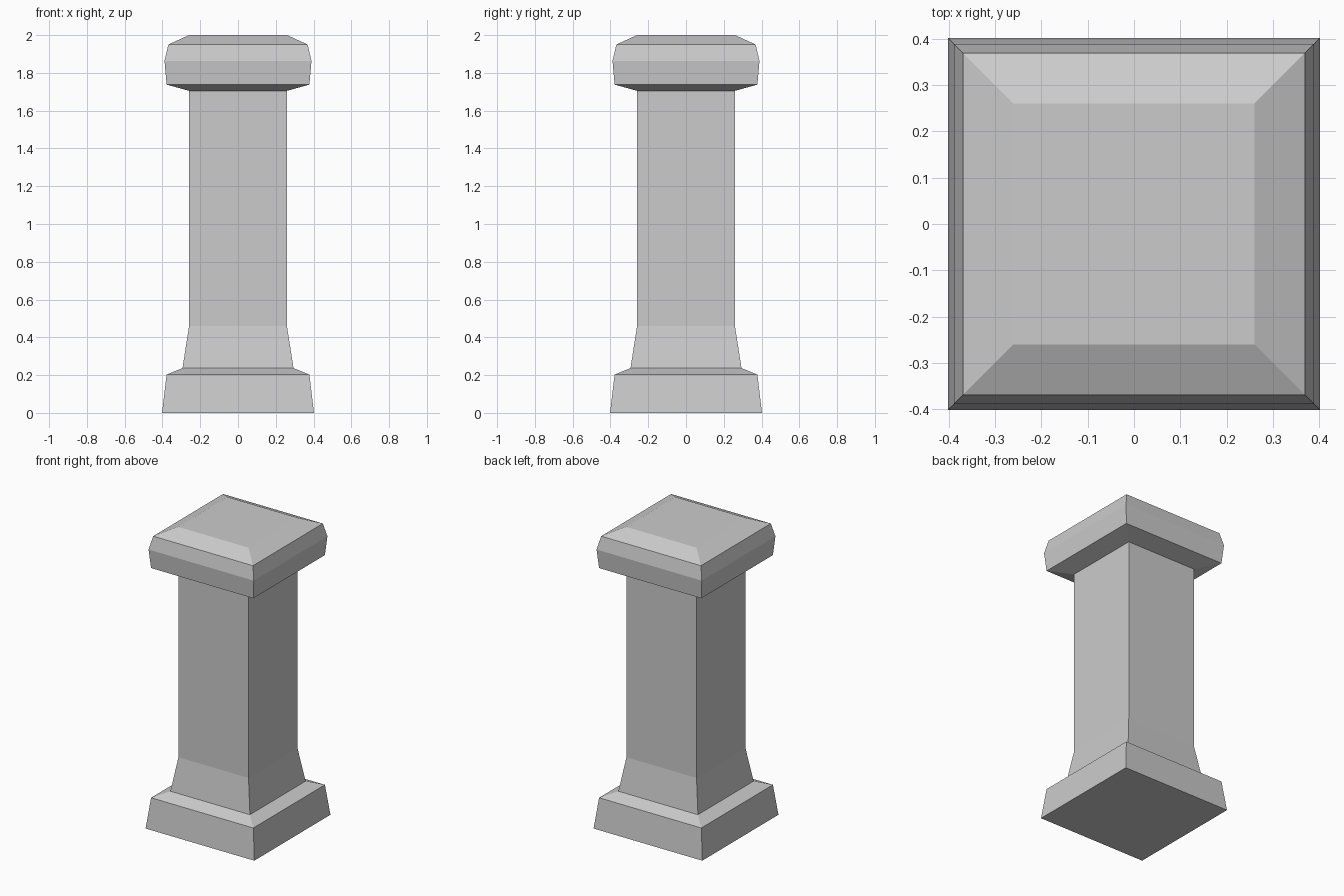
import bpy
import bmesh

if "Cube" in bpy.data.objects:
    bpy.data.objects.remove(bpy.data.objects["Cube"])


def square_loft(name, profile, cap_bottom=False, cap_top=False):
    """Stack square rings given as (half width, height) and skin them."""
    bm = bmesh.new()
    rings = [[bm.verts.new((sx * w, sy * w, z))
              for sx, sy in ((-1, -1), (1, -1), (1, 1), (-1, 1))]
             for w, z in profile]
    for low, high in zip(rings, rings[1:]):
        for i in range(4):
            j = (i + 1) % 4
            bm.faces.new((low[i], low[j], high[j], high[i]))
    if cap_bottom:
        bm.faces.new(rings[0][::-1])
    if cap_top:
        bm.faces.new(rings[-1])
    mesh = bpy.data.meshes.new(name)
    bm.to_mesh(mesh)
    bm.free()
    obj = bpy.data.objects.new(name, mesh)
    bpy.context.collection.objects.link(obj)
    return obj


# Tapered plinth with a sloped ledge
square_loft("plinth", [(0.402, 0), (0.378, 0.203), (0.294, 0.237)], cap_bottom=True)

# Shaft with a flared foot
square_loft("shaft", [(0.294, 0.237), (0.259, 0.46), (0.259, 1.705)])

# Capital with sloped underside, bulging sides and bevelled top
square_loft("capital", [(0.259, 1.705), (0.378, 1.738), (0.389, 1.863),
                        (0.369, 1.95), (0.26, 2.0)], cap_top=True)
